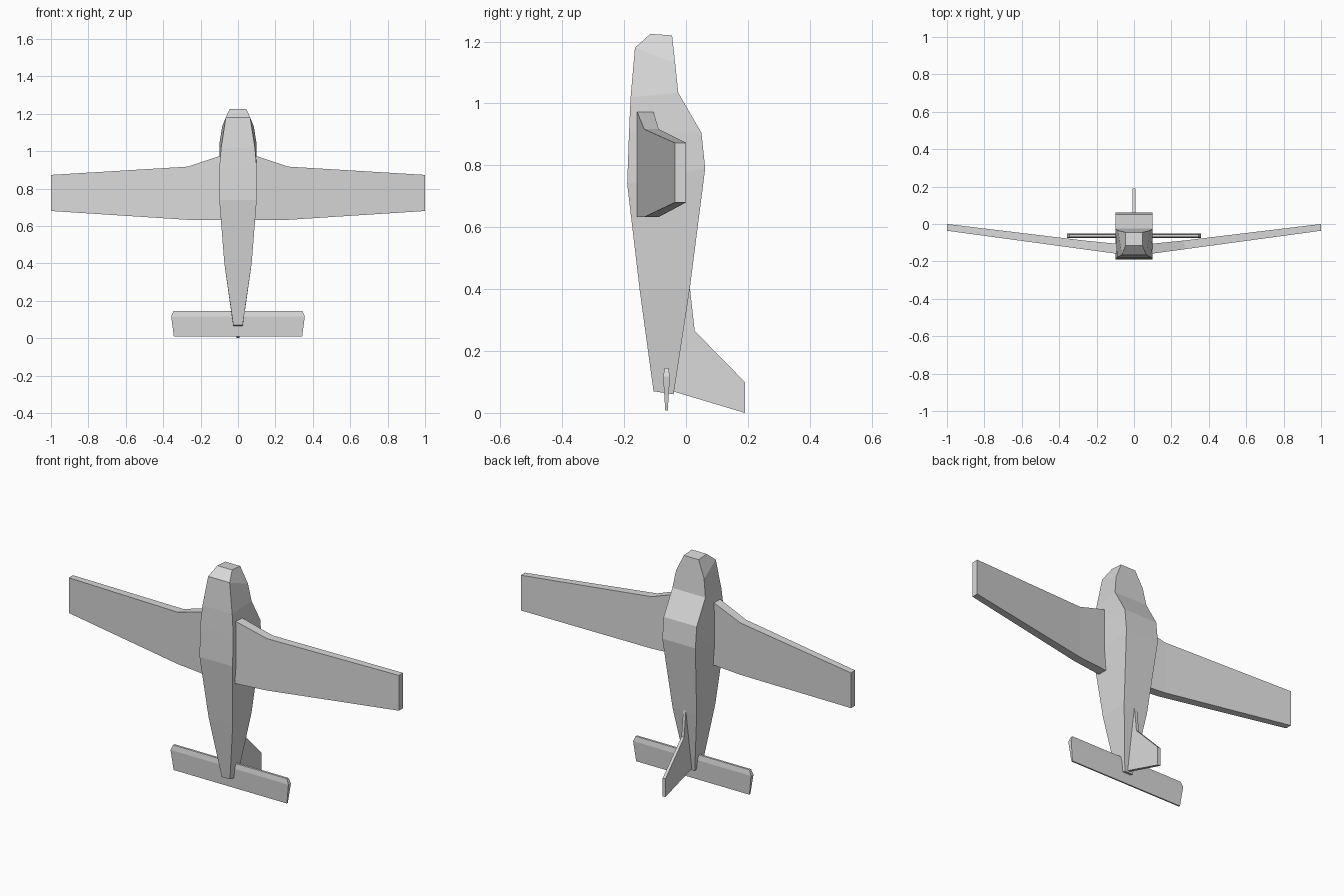
import bpy
import bmesh

cube = bpy.data.objects.get("Cube")
if cube:
    bpy.data.objects.remove(cube)

grey = bpy.data.materials.new("light grey")
grey.use_nodes = True
colour = (0.7, 0.7, 0.7, 1)
grey.diffuse_color = colour
grey.node_tree.nodes["Principled BSDF"].inputs["Base Color"].default_value = colour


def loft(name, rings):
    """Join equal-sized rings of points into one closed, flat-shaded solid."""
    bm = bmesh.new()
    loops = [[bm.verts.new(p) for p in ring] for ring in rings]
    for a, b in zip(loops, loops[1:]):
        for i in range(len(a)):
            j = (i + 1) % len(a)
            bm.faces.new((a[i], a[j], b[j], b[i]))
    bm.faces.new(loops[0])
    bm.faces.new(loops[-1])
    bmesh.ops.recalc_face_normals(bm, faces=bm.faces)
    mesh = bpy.data.meshes.new(name)
    bm.to_mesh(mesh)
    bm.free()
    mesh.materials.append(grey)
    obj = bpy.data.objects.new(name, mesh)
    bpy.context.collection.objects.link(obj)
    return obj


# Fuselage sections: belly y, z, half width; then spine y, z, half width
sections = [
    (-0.105, 0.07, 0.025, -0.04, 0.06, 0.025),
    (-0.15, 0.40, 0.073, 0.012, 0.40, 0.073),
    (-0.19, 0.74, 0.10, 0.062, 0.79, 0.10),
    (-0.184, 0.91, 0.10, 0.05, 0.905, 0.10),
    (-0.179, 1.02, 0.09, -0.025, 1.035, 0.10),
    (-0.165, 1.18, 0.065, -0.035, 1.13, 0.085),
    (-0.115, 1.225, 0.045, -0.045, 1.22, 0.045),
]
loft("fuselage", [
    [(-bw, by, bz), (bw, by, bz), (sw, sy, sz), (-sw, sy, sz)]
    for by, bz, bw, sy, sz, sw in sections
])

# Wing stations: x, lower y, upper y, trailing z, leading z
stations = [
    (0.05, -0.16, -0.105, 0.633, 0.975),
    (0.10, -0.158, -0.105, 0.633, 0.973),
    (0.27, -0.135, -0.088, 0.633, 0.917),
    (1.0, -0.036, 0.0, 0.68, 0.873),
]
for side, name in ((1, "left_wing"), (-1, "right_wing")):
    loft(name, [
        [(side * x, low, back), (side * x, up, back),
         (side * x, up, front), (side * x, low, front)]
        for x, low, up, back, front in stations
    ])

# Tailplane, tapering in thickness: z, half span, half thickness
loft("tailplane", [
    [(-w, -0.063 - t, z), (w, -0.063 - t, z), (w, -0.063 + t, z), (-w, -0.063 + t, z)]
    for z, w, t in ((0.008, 0.343, 0.004), (0.117, 0.357, 0.011), (0.145, 0.345, 0.006))
])

# Upright fin with its root sunk in the fuselage
outline = [(-0.06, 0.075), (0.19, 0.0), (0.19, 0.10),
           (0.028, 0.265), (0.012, 0.41), (-0.02, 0.39)]
loft("tail_fin", [[(x, y, z) for y, z in outline] for x in (-0.008, 0.008)])
